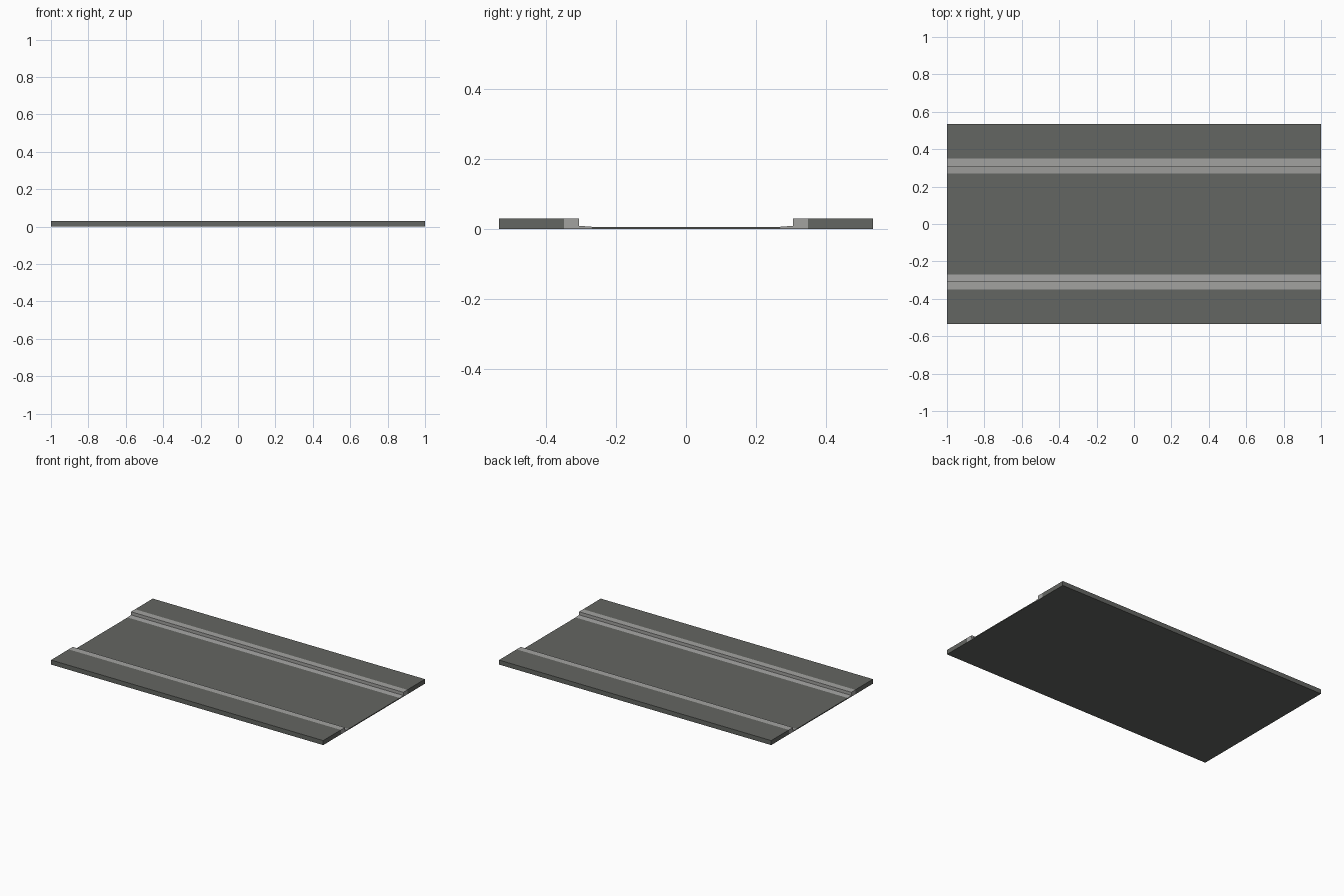
import bpy, bmesh

if "Cube" in bpy.data.objects:
    bpy.data.objects.remove(bpy.data.objects["Cube"])

def material(name, rgb):
    m = bpy.data.materials.new(name)
    m.diffuse_color = (*rgb, 1)
    m.use_nodes = True
    m.node_tree.nodes["Principled BSDF"].inputs["Base Color"].default_value = m.diffuse_color
    return m

asphalt = material("dark asphalt grey", (0.127, 0.133, 0.122))
concrete = material("light concrete grey", (0.36, 0.36, 0.35))

def extrude_along_x(name, profile, mat, side=1):
    """Extrude a (y, z) profile over the full length of the street."""
    bm = bmesh.new()
    face = bm.faces.new([bm.verts.new((-1, y * side, z)) for y, z in profile])
    new = bmesh.ops.extrude_face_region(bm, geom=[face])["geom"]
    bmesh.ops.translate(bm, vec=(2, 0, 0),
                        verts=[v for v in new if isinstance(v, bmesh.types.BMVert)])
    bmesh.ops.recalc_face_normals(bm, faces=bm.faces)
    me = bpy.data.meshes.new(name)
    bm.to_mesh(me)
    bm.free()
    me.materials.append(mat)
    ob = bpy.data.objects.new(name, me)
    bpy.context.collection.objects.link(ob)

OUTER, CURB_BACK, CURB_FACE, GUTTER = 0.534, 0.349, 0.306, 0.269
TOP, GUTTER_TOP, ROAD_TOP, BASE = 0.03, 0.009, 0.006, 0.0006

# road surface, with a thin bed that runs under the curbs
extrude_along_x("road", [
    (-CURB_BACK, 0), (CURB_BACK, 0), (CURB_BACK, BASE), (GUTTER, BASE),
    (GUTTER, ROAD_TOP), (-GUTTER, ROAD_TOP), (-GUTTER, BASE), (-CURB_BACK, BASE)], asphalt)

for label, side in (("front", -1), ("back", 1)):
    # raised sidewalk
    extrude_along_x(label + "_sidewalk", [
        (CURB_BACK, 0), (OUTER, 0), (OUTER, TOP), (CURB_BACK, TOP)], asphalt, side)
    # L-shaped curb with gutter
    extrude_along_x(label + "_curb", [
        (GUTTER, BASE), (CURB_BACK, BASE), (CURB_BACK, TOP), (CURB_FACE, TOP),
        (CURB_FACE, GUTTER_TOP), (GUTTER, ROAD_TOP)], concrete, side)
